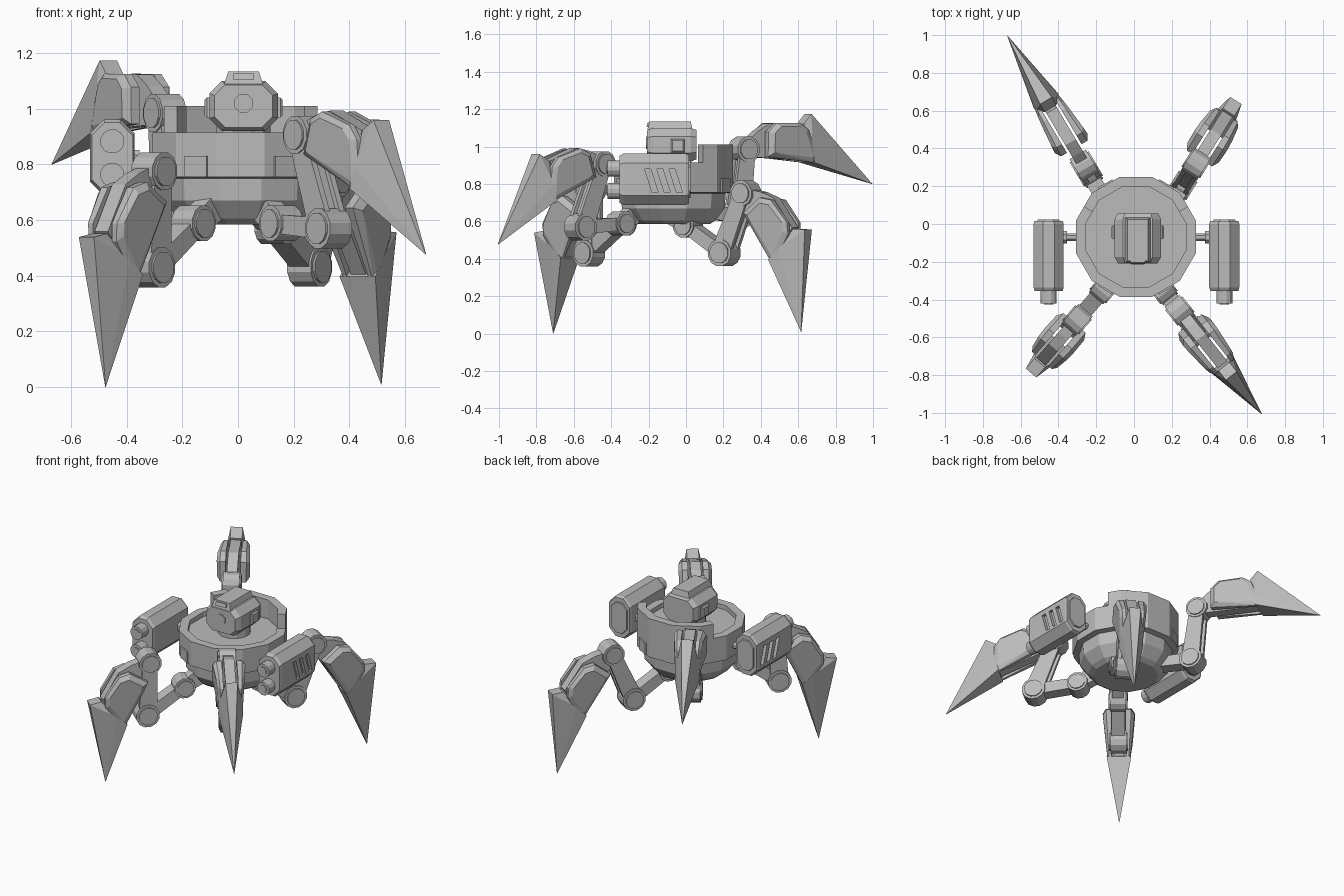
import bpy, bmesh
from math import sin, cos, pi, radians
from mathutils import Vector

if "Cube" in bpy.data.objects:
    bpy.data.objects.remove(bpy.data.objects["Cube"])

GREY = (0.5, 0.5, 0.5, 1)
metal = bpy.data.materials.new("grey metal")
metal.use_nodes = True
metal.diffuse_color = GREY
metal.node_tree.nodes["Principled BSDF"].inputs["Base Color"].default_value = GREY

CX, CY = 0.01, -0.068      # body axis
HX = 0.02                  # head centre
SIDES = 12


def finish(name, bm):
    bmesh.ops.recalc_face_normals(bm, faces=bm.faces)
    mesh = bpy.data.meshes.new(name)
    bm.to_mesh(mesh)
    bm.free()
    mesh.materials.append(metal)
    obj = bpy.data.objects.new(name, mesh)
    bpy.context.collection.objects.link(obj)
    return obj


def hull(name, points):
    """Flat-faced convex solid around the points."""
    bm = bmesh.new()
    for p in points:
        bm.verts.new(p)
    res = bmesh.ops.convex_hull(bm, input=bm.verts)
    loose = [v for v in res["geom_interior"] if isinstance(v, bmesh.types.BMVert)]
    bmesh.ops.delete(bm, geom=loose, context='VERTS')
    bmesh.ops.dissolve_limit(bm, angle_limit=0.02, verts=bm.verts, edges=bm.edges)
    return finish(name, bm)


def ring(r, n=SIDES):
    return [(r * cos(2 * pi * (i + .5) / n), r * sin(2 * pi * (i + .5) / n)) for i in range(n)]


def scaled(outline, k):
    n = len(outline)
    mx, my = sum(p[0] for p in outline) / n, sum(p[1] for p in outline) / n
    return [(mx + (x - mx) * k, my + (y - my) * k) for x, y in outline]


def octagon(w, h, c):
    return [(sx * a, sz * b) for sx in (-1, 1) for sz in (-1, 1) for a, b in ((w, h - c), (w - c, h))]


def along_y(x, z, outline, sections):
    """Points of an x-z outline repeated at (y, scale) stations."""
    return [(x + u, y, z + v) for y, k in sections for u, v in scaled(outline, k)]


def lathe(name, profile):
    """Twelve-sided solid of revolution; radii are measured to the flats."""
    bm = bmesh.new()
    rows = []
    for r, z in profile:
        if r == 0:
            rows.append([bm.verts.new((CX, CY, z))] * SIDES)
        else:
            rows.append([bm.verts.new((CX + x, CY + y, z)) for x, y in ring(r / cos(pi / SIDES))])
    for a, b in zip(rows, rows[1:]):
        for i in range(SIDES):
            j = (i + 1) % SIDES
            bm.faces.new(list(dict.fromkeys((a[i], a[j], b[j], b[i]))))
    return finish(name, bm)


# Body bowl with stepped underside
lathe("body", [(0, .585), (.195, .585), (.225, .605), (.275, .67), (.28, .75), (.318, .755),
               (.318, .915), (.265, .915), (.265, .885), (0, .885)])

# Raised wall around the back of the bowl
bm = bmesh.new()
quads = []
for deg in (30, 45, 75, 105, 135, 150):
    k = 1 if deg in (30, 150) else 1 / cos(pi / SIDES)
    c, s = cos(radians(deg)) * k, sin(radians(deg)) * k
    quads.append([bm.verts.new((CX + c * r, CY + s * r, z))
                  for r, z in ((.318, .91), (.318, 1.01), (.265, 1.01), (.265, .91))])
for a, b in zip(quads, quads[1:]):
    for i in range(4):
        j = (i + 1) % 4
        bm.faces.new((a[i], a[j], b[j], b[i]))
bm.faces.new(quads[0])
bm.faces.new(quads[-1])
finish("back_wall", bm)

# Mounting plates low on the body, above each leg
for deg in (60, 120, 240, 300):
    d = Vector((cos(radians(deg)), sin(radians(deg)), 0))
    side = Vector((-d.y, d.x, 0))
    hull("body_plate", [Vector((CX, CY, z)) + d * r + side * w
                        for r in (.3, .326) for w in (-.045, .045) for z in (.755, .83)])

# Head
hull("neck", [(HX + x, CY + y, z) for x, y in ring(.1) for z in (.88, .94)])
hull("head", along_y(HX, 1.01, octagon(.123, .09, .045),
                     [(-.208, .85), (-.175, 1), (.025, 1), (.055, .88)]))
hull("head_cap", [(HX + sx * w, y, z) for sx in (-1, 1)
                  for w, z, y in ((.07, 1.09, -.207), (.07, 1.09, .035),
                                  (.055, 1.135, -.195), (.055, 1.135, .025))])
hull("head_cap_slot", [(HX + x, y, z) for x in (-.038, .038)
                       for y, z in ((-.19, 1.105), (-.211, 1.105), (-.205, 1.128), (-.19, 1.128))])
hull("head_lens", along_y(HX, 1.02, ring(.036, 8), [(-.19, 1), (-.214, 1)]))
for s in (-1, 1):
    hull("head_ear", [(HX + s * x, -.043 + sy * y, 1.005 + sz * z) for sy in (-1, 1)
                      for sz in (-1, 1)
                      for x, y, z in ((.11, .036, .036), (.132, .036, .036), (.14, .028, .028))])

# Side guns
for s in (-1, 1):
    gx, gz = CX + .003 + s * .465, .825
    shape = octagon(.08, .137, .05)
    gun = hull("gun_body", along_y(gx, gz, shape, [(-.355, .92), (-.335, 1), (0, 1), (.015, .94)]))
    hull("gun_back_panel", along_y(gx, gz, shape, [(.01, .75), (.023, .72)]))
    hull("gun_axle", [(x, -.07 + u, .82 + v) for u, v in ring(.022, 8)
                      for x in (CX + s * .3, CX + s * .4)])
    hull("gun_axle_collar", [(x, -.07 + u, .82 + v) for u, v in ring(.035, 8)
                             for x in (CX + s * .365, CX + s * .39)])
    for z in (.763, .883):
        hull("gun_barrel", along_y(gx, z, ring(.044), [(-.34, 1), (-.42, 1)]))
        hull("gun_muzzle", along_y(gx, z, ring(.027, 8), [(-.41, 1), (-.425, 1)]))
    # Slanted vents cut into the outer side
    for y in (-.205, -.14, -.075):
        cutter = hull("vent_cutter", [(gx + s * x, y + dy + w, z) for x in (.06, .1)
                                      for dy, z in ((0, .88), (.04, .755)) for w in (-.016, .016)])
        cutter.hide_render = True
        cutter.hide_set(True)
        cut = gun.modifiers.new("vent", 'BOOLEAN')
        cut.operation = 'DIFFERENCE'
        cut.object = cutter

# Claw outlines: distance from the top joint towards the tip, distance outward
BAR = [(0, -.04), (.4, .03), (.3, .205), (.107, .168), (.045, .11), (0, .05)]
SHELL = [(.11, -.015), (.08, .115), (.12, .172), (.27, .208), (.33, .185), (.44, .025)]
BLADE = [(.4, .02, .076), (.37, .1, .07), (.345, .275, .036), (.31, .212, .036), (.82, 0, .001)]


def build_leg(prefix, hip, heading, chain):
    d = Vector((*heading, 0)).normalized()
    side = Vector((-d.y, d.x, 0))

    def at(t, z, w):
        return Vector((*hip, 0)) + d * t + side * w + Vector((0, 0, z))

    def joint(name, c, r):
        for part, k, w in (("", 1, .05), ("_cap", .78, .058)):
            hull(prefix + name + part, [at(c[0] + u, c[1] + v, q)
                                        for u, v in ring(r * k) for q in (-w, w)])

    def link(name, a, b, ra, rb, w0, w1, trim=0):
        a, b = Vector(a), Vector(b)
        n = (b - a).normalized()
        p = Vector((-n.y, n.x))
        pts = []
        for c, r in ((a + n * trim, ra), (b - n * trim, rb)):
            for k in (-r, r):
                q = c + p * k
                pts += [at(q.x, q.y, w0), at(q.x, q.y, w1)]
        hull(prefix + name, pts)

    hip_j, knee, top, tip = chain
    joint("hip_joint", hip_j, .066)
    joint("knee_joint", knee, .074)
    joint("top_joint", top, .07)
    link("hip_mount", hip_j, (hip_j[0] - .1, hip_j[1] + .06), .04, .05, -.035, .035)

    # Lower and upper limb: thin core between two side rails
    link("lower_limb", hip_j, knee, .034, .038, -.042, .042)
    link("upper_limb_core", knee, top, .035, .03, -.03, .03)
    for s in (-1, 1):
        link("upper_limb_rail", knee, top, .056, .046, s * .022, s * .045, .03)

    # Claw: central bar, two side shells and a pointed blade
    axis = (Vector(tip) - Vector(top)).normalized()
    out = Vector((-axis.y, axis.x))

    def claw(a, p, w):
        q = Vector(top) + axis * a + out * p
        return at(q.x, q.y, w)

    hull(prefix + "claw_bar", [claw(a, p, w) for a, p in BAR for w in (-.032, .032)])
    hull(prefix + "claw_blade", [claw(a, p, s * w) for a, p, w in BLADE for s in (-1, 1)])
    for s in (-1, 1):
        # Shells are widest near the joint and taper towards the blade
        pts = [claw(a, p, s * w) for a, p in SHELL for w in (.045, .085 - .06 * a)]
        pts += [claw(a, p, s * (.112 - .1 * a)) for a, p in scaled(SHELL, .78)]
        hull(prefix + "claw_shell", pts)


# Legs: hip position, heading, then (reach, height) of hip, knee, top joint and tip
build_leg("front_left_", (.155, -.35), (.622, -.783),
          [(0, .588), (.275, .57), (.141, .907), (.823, .485)])
build_leg("front_right_", (-.16, -.345), (-.655, -.755),
          [(0, .588), (.23, .43), (.215, .775), (.483, .0)])
build_leg("back_left_", (.135, .01), (.532, .847),
          [(0, .578), (.23, .432), (.364, .75), (.71, .02)])
build_leg("back_right_", (-.1, .035), (-.51, .86),
          [(0, .65), (.28, .635), (.32, .985), (1.115, .8)])
